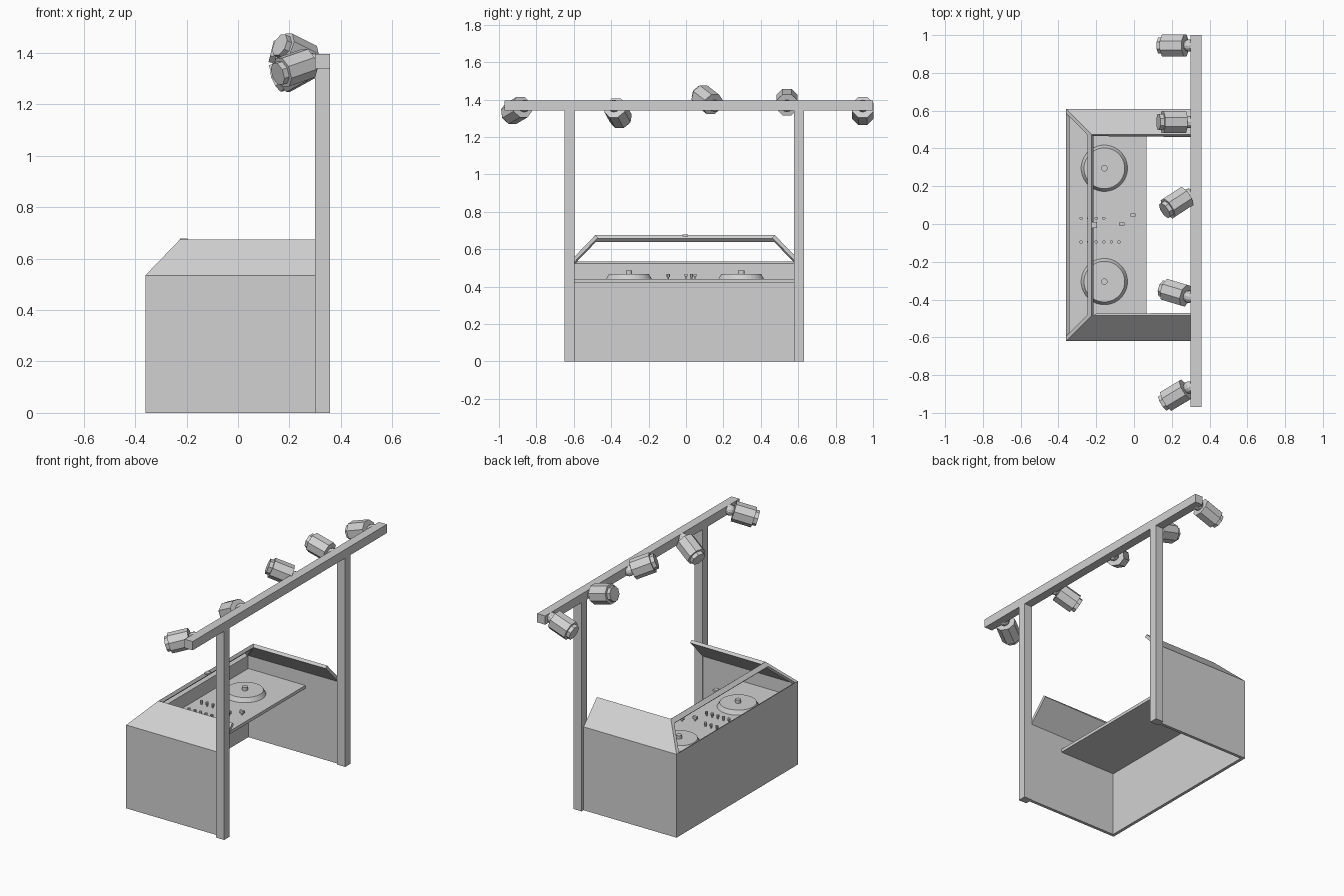
import bpy, bmesh, math
from mathutils import Vector, Matrix

cube = bpy.data.objects.get("Cube")
if cube:
    bpy.data.objects.remove(cube)

grey = bpy.data.materials.new("plain_grey")
grey.use_nodes = True
GREY = (0.64, 0.64, 0.64, 1)
grey.diffuse_color = GREY
grey.node_tree.nodes["Principled BSDF"].inputs["Base Color"].default_value = GREY


def finish(bm, name):
    mesh = bpy.data.meshes.new(name)
    bm.to_mesh(mesh)
    bm.free()
    mesh.materials.append(grey)
    obj = bpy.data.objects.new(name, mesh)
    bpy.context.scene.collection.objects.link(obj)
    return obj


def box(name, x, y, z):
    """Box from (min, max) pairs."""
    bm = bmesh.new()
    size = [b - a for a, b in (x, y, z)]
    mid = [(a + b) / 2 for a, b in (x, y, z)]
    bmesh.ops.create_cube(bm, size=1, matrix=Matrix.Translation(mid) @ Matrix.Diagonal((*size, 1)))
    return finish(bm, name)


def add_drum(bm, r1, r2, z1, z2, sides, base=Matrix()):
    place = base @ Matrix.Translation((0, 0, (z1 + z2) / 2)) @ Matrix.Rotation(math.pi / sides, 4, 'Z')
    bmesh.ops.create_cone(bm, cap_ends=True, segments=sides, radius1=r1, radius2=r2,
                          depth=z2 - z1, matrix=place)


# Booth shell: three walls, inward-sloping upper panels and an open window frame
WALL_TOP, RIM = 0.535, 0.675
lower = [(0.30, -0.62), (-0.36, -0.62), (-0.36, 0.61), (0.30, 0.61)]
upper = [(0.30, -0.485), (-0.225, -0.485), (-0.225, 0.475), (0.30, 0.475)]
bm = bmesh.new()
floor = [bm.verts.new((*p, 0)) for p in lower]
wall = [bm.verts.new((*p, WALL_TOP)) for p in lower]
rim = [bm.verts.new((*p, RIM)) for p in upper]
for i in range(3):
    bm.faces.new((floor[i + 1], floor[i], wall[i], wall[i + 1]))
for i in (0, 2):
    bm.faces.new((wall[i + 1], wall[i], rim[i], rim[i + 1]))
FRAME = 0.025
sill, corner = [], []
for k, inward in ((1, FRAME), (2, -FRAME)):
    low = wall[k].co + Vector((0, inward, 0))
    high = rim[k].co + Vector((0, inward, 0))
    sill.append(bm.verts.new(low))
    corner.append(bm.verts.new(low.lerp(high, 0.84)))
bm.faces.new((sill[0], wall[1], rim[1], corner[0]))
bm.faces.new((wall[2], sill[1], corner[1], rim[2]))
bm.faces.new((corner[1], corner[0], rim[1], rim[2]))
shell = finish(bm, "booth_shell")
solid = shell.modifiers.new("thickness", 'SOLIDIFY')
solid.thickness = 0.02
solid.offset = -1
solid.use_even_offset = True
box("rim_clip", (-0.225, -0.197), (-0.02, 0.01), (0.668, 0.679))

# Table top
box("table", (-0.35, 0.065), (-0.605, 0.595), (0.42, 0.44))

# Lighting gantry
BEAM_X = (0.30, 0.357)
box("right_post", BEAM_X, (-0.65, -0.597), (0, 1.34))
box("left_post", BEAM_X, (0.577, 0.63), (0, 1.34))
box("cross_beam", BEAM_X, (-0.97, 1.0), (1.34, 1.396))

# Turntables
for side, y in (("left", 0.295), ("right", -0.305)):
    bm = bmesh.new()
    base = Matrix.Translation((-0.157, y, 0.438))
    add_drum(bm, 0.124, 0.108, 0, 0.028, 32, base)
    add_drum(bm, 0.017, 0.017, 0.026, 0.049, 16, base)
    finish(bm, side + "_turntable")

# Mixer knobs: a thin stem with a wider cap
for row, y, count in (("left", 0.03, 4), ("right", -0.095, 6)):
    bm = bmesh.new()
    for i in range(count):
        base = Matrix.Translation((-0.28 + 0.04 * i, y, 0.438))
        add_drum(bm, 0.005, 0.005, 0, 0.016, 8, base)
        add_drum(bm, 0.009, 0.009, 0.014, 0.028, 8, base)
    finish(bm, row + "_knob_row")

# Mixer sliders: a stem with a flat cap
for name, x, y in (("left_slider", -0.005, 0.048), ("middle_slider", -0.065, 0.0)):
    box(name + "_stem", (x - 0.005, x + 0.005), (y - 0.004, y + 0.004), (0.438, 0.455))
    box(name + "_cap", (x - 0.014, x + 0.014), (y - 0.008, y + 0.008), (0.453, 0.468))

# Spotlights: ball joint, eight-sided body and lens ring, aimed along a direction
lamps = [(0.945, (-1, 0, -0.35)),
         (0.54, (-1, 0, 0.25)),
         (0.155, (-1, -0.65, 0.5)),
         (-0.385, (-1, 0.3, -0.55)),
         (-0.865, (-1, -0.6, -0.35))]
for n, (y, aim) in enumerate(lamps, 1):
    turn = Vector(aim).to_track_quat('Z', 'Y').to_matrix().to_4x4()
    base = Matrix.Translation((0.292, y, 1.366)) @ turn
    bm = bmesh.new()
    add_drum(bm, 0.062, 0.062, 0.022, 0.145, 8, base)
    add_drum(bm, 0.047, 0.047, 0.143, 0.168, 8, base)
    bmesh.ops.create_uvsphere(bm, u_segments=12, v_segments=8, radius=0.033, matrix=base)
    finish(bm, "spotlight_%d" % n)
